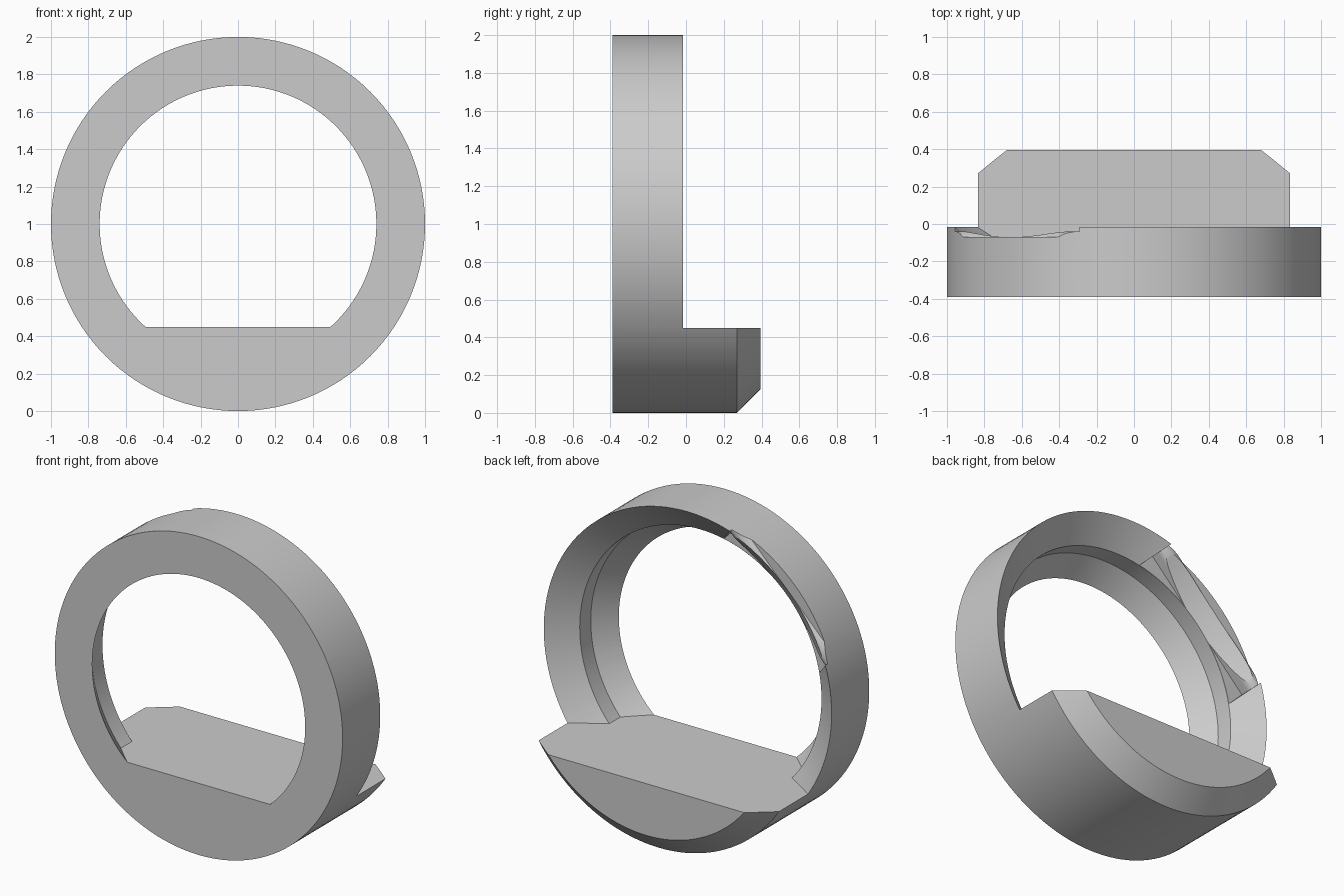
import bpy, bmesh
from math import pi, sin, cos, radians
from mathutils import Vector

if "Cube" in bpy.data.objects:
    bpy.data.objects.remove(bpy.data.objects["Cube"])

CENTRE = Vector((0, 0, 1))
SHELF_Z = 0.45


def finish(bm, name):
    bmesh.ops.remove_doubles(bm, verts=bm.verts, dist=1e-5)
    bmesh.ops.recalc_face_normals(bm, faces=bm.faces)
    mesh = bpy.data.meshes.new(name)
    bm.to_mesh(mesh)
    bm.free()
    obj = bpy.data.objects.new(name, mesh)
    bpy.context.collection.objects.link(obj)
    return obj


def lathe(profile, steps=128):
    """Revolve (radius, y) points around the ring's axis."""
    bm = bmesh.new()
    verts = [bm.verts.new((r, y, 1)) for r, y in profile]
    edges = [bm.edges.new(pair) for pair in zip(verts, verts[1:])]
    bmesh.ops.spin(bm, geom=verts + edges, cent=CENTRE, axis=(0, 1, 0),
                   angle=2 * pi, steps=steps)
    bmesh.ops.remove_doubles(bm, verts=bm.verts, dist=1e-5)
    return bm


def cut(target, cutter):
    mod = target.modifiers.new("cut", 'BOOLEAN')
    mod.operation = 'DIFFERENCE'
    mod.solver = 'EXACT'
    mod.object = cutter
    bpy.context.view_layer.objects.active = target
    bpy.ops.object.modifier_apply(modifier=mod.name)
    bpy.data.objects.remove(cutter)


# Solid drum with a chamfered back edge
body = finish(lathe([(0, -0.39), (1, -0.39), (1, 0.27), (0.875, 0.395), (0, 0.395)]),
              "ring_with_shelf")

# Stepped, flared bore, kept only above the flat shelf
bore = lathe([(0, -0.41), (0.725, -0.41), (0.84, -0.255), (0.84, -0.145),
              (1, -0.017), (1.3, 0.223), (1.3, 0.6), (0, 0.6)])
sliced = bmesh.ops.bisect_plane(bore, geom=bore.verts[:] + bore.edges[:] + bore.faces[:],
                                plane_co=(0, 0, SHELF_Z), plane_no=(0, 0, 1),
                                clear_inner=True)
rim = [g for g in sliced["geom_cut"] if isinstance(g, bmesh.types.BMEdge)]
bmesh.ops.contextual_create(bore, geom=rim)
cut(body, finish(bore, "bore_cutter"))

# Rim notch with a rounded bar left standing across it
along = Vector((1, 0, 1)).normalized()
outward = Vector((-1, 0, 1)).normalized()
bar = [(0.885 + 0.052 * cos(radians(a)), -0.092 + 0.052 * sin(radians(a)))
       for a in range(185, 20, -15)]
section = [(0.6, 0.1), (0.6, -0.144), (bar[0][0], -0.144)] + bar
section += [(0.933, -0.07), (1.2, -0.07), (1.2, 0.1)]
bm = bmesh.new()
face = bm.faces.new([bm.verts.new(CENTRE + outward * n + Vector((0, y, 0)) - along * 0.47)
                     for n, y in section])
grown = bmesh.ops.extrude_face_region(bm, geom=[face])
bmesh.ops.translate(bm, vec=along * 0.94,
                    verts=[g for g in grown["geom"] if isinstance(g, bmesh.types.BMVert)])
if face.is_valid and all(len(e.link_faces) == 1 for e in face.edges):
    bm.faces.new(reversed(face.verts[:]))
cut(body, finish(bm, "notch_cutter"))

# Plain grey finish
grey = bpy.data.materials.new("plain_grey")
grey.use_nodes = True
colour = (0.6, 0.6, 0.6, 1)
grey.diffuse_color = colour
grey.node_tree.nodes["Principled BSDF"].inputs["Base Color"].default_value = colour
body.data.materials.clear()
body.data.materials.append(grey)

bpy.ops.object.select_all(action='DESELECT')
body.select_set(True)
bpy.context.view_layer.objects.active = body
bpy.ops.object.shade_smooth_by_angle(angle=radians(25))
